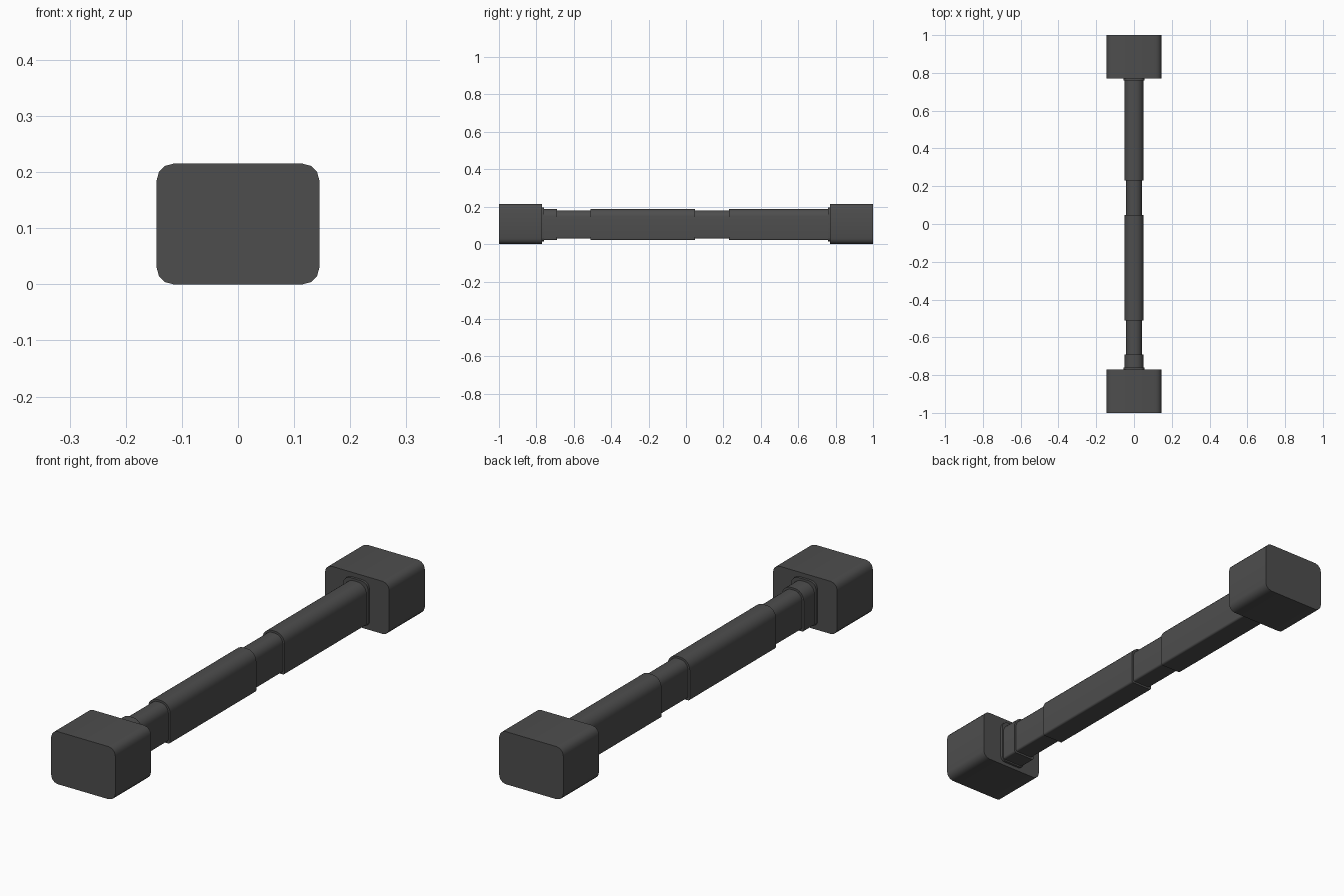
import bpy, bmesh, math

if "Cube" in bpy.data.objects:
    bpy.data.objects.remove(bpy.data.objects["Cube"])

dark = bpy.data.materials.new("dark_grey")
dark.diffuse_color = (0.075, 0.075, 0.075, 1)
dark.use_nodes = True
dark.node_tree.nodes["Principled BSDF"].inputs["Base Color"].default_value = dark.diffuse_color


def rounded_profile(half_w, z0, z1, r_bottom, r_top, steps):
    """Rounded rectangle in the XZ plane, counter-clockwise from lower right."""
    corners = [(1, z0 + r_bottom, r_bottom, -90), (1, z1 - r_top, r_top, 0),
               (-1, z1 - r_top, r_top, 90), (-1, z0 + r_bottom, r_bottom, 180)]
    pts = []
    for side, cz, r, start in corners:
        for i in range(steps + 1):
            a = math.radians(start + 90 * i / steps)
            pts.append((side * (half_w - r) + r * math.cos(a), cz + r * math.sin(a)))
    return pts


def extrude_part(name, profile, y0, y1):
    bm = bmesh.new()
    front = bm.faces.new([bm.verts.new((x, y0, z)) for x, z in profile])
    new = bmesh.ops.extrude_face_region(bm, geom=[front], use_keep_orig=True)["geom"]
    bmesh.ops.translate(bm, vec=(0, y1 - y0, 0),
                        verts=[v for v in new if isinstance(v, bmesh.types.BMVert)])
    bmesh.ops.recalc_face_normals(bm, faces=bm.faces)
    mesh = bpy.data.meshes.new(name)
    bm.to_mesh(mesh)
    bm.free()
    mesh.materials.append(dark)
    obj = bpy.data.objects.new(name, mesh)
    bpy.context.collection.objects.link(obj)
    bpy.ops.object.select_all(action='DESELECT')
    obj.select_set(True)
    bpy.context.view_layer.objects.active = obj
    bpy.ops.object.shade_smooth_by_angle(angle=math.radians(35))


block = rounded_profile(0.145, 0.0, 0.215, 0.03, 0.03, 3)
collar = rounded_profile(0.056, 0.015, 0.197, 0.02, 0.03, 4)
grip = rounded_profile(0.05, 0.021, 0.188, 0.008, 0.042, 6)
core = rounded_profile(0.042, 0.029, 0.18, 0.008, 0.036, 6)

# End blocks with a thin collar on the inner face
for side, label in ((-1, "front"), (1, "back")):
    extrude_part(label + "_block", block, *sorted((side * 0.77, side)))
    extrude_part(label + "_collar", collar, *sorted((side * 0.76, side * 0.772)))

# Thin core bar running between the blocks
extrude_part("core_bar", core, -0.77, 0.77)

# Thicker sleeves along the bar
for name, y0, y1 in (("front_sleeve", -0.765, -0.69),
                     ("middle_sleeve", -0.51, 0.047),
                     ("back_sleeve", 0.23, 0.765)):
    extrude_part(name, grip, y0, y1)
